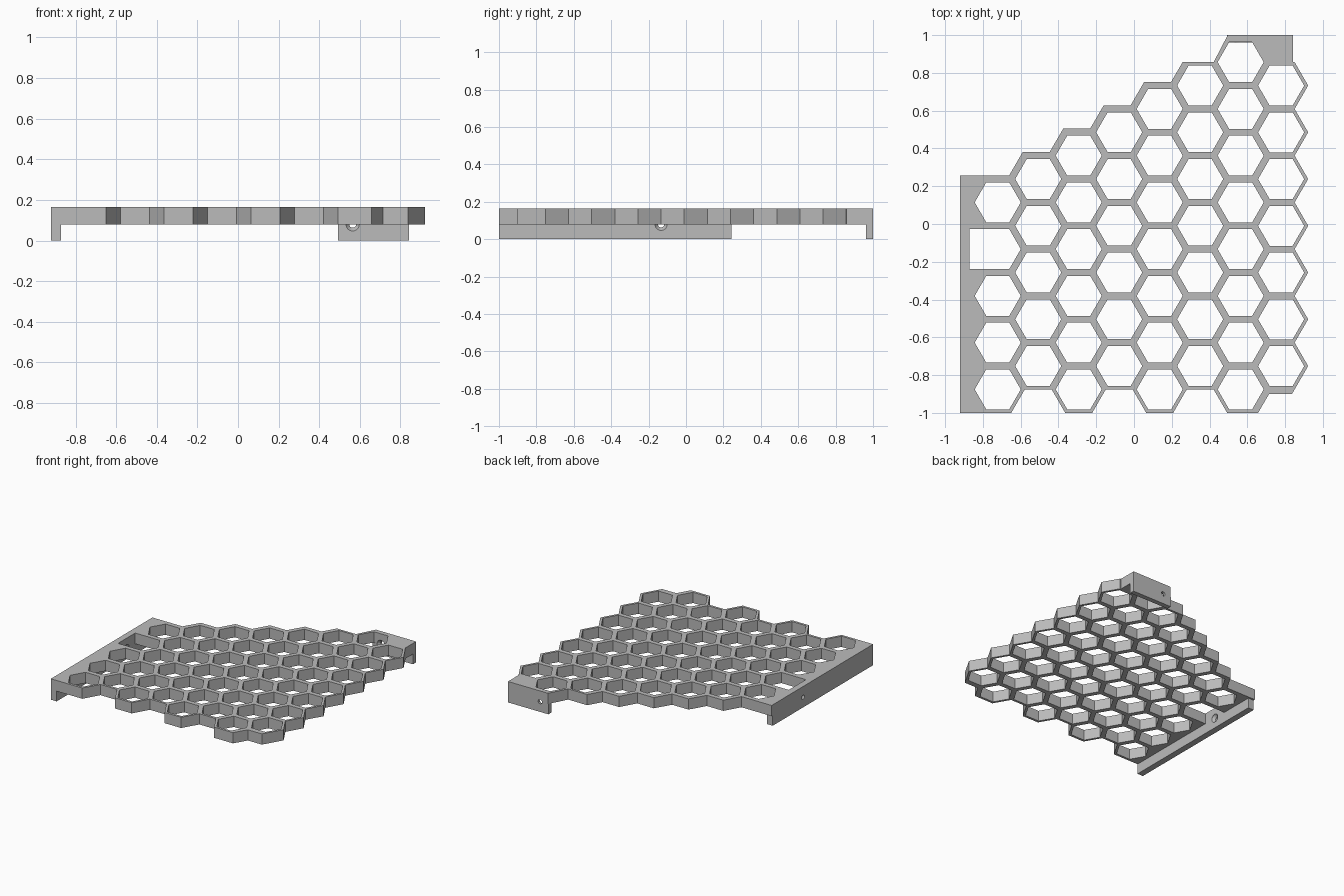
import bpy, bmesh
from math import sin, cos, pi, sqrt
from mathutils import Matrix

if "Cube" in bpy.data.objects:
    bpy.data.objects.remove(bpy.data.objects["Cube"])

PITCH = 0.2475                 # cell spacing along y
HALF = PITCH / 2
STEP = PITCH * sqrt(3) / 2     # column spacing along x
R_CELL = PITCH / sqrt(3)       # cell circumradius
R_HOLE = 0.122                 # opening circumradius
R_RIM = 0.1645                 # circumradius of the thick stepped rim
FLOOR, TOP = 0.08, 0.164
SIDE = 0.922
cols = [0.779 - STEP * k for k in range(8)]    # from left side to right side
top_y = [0.733] + [0.857 - HALF * k for k in range(7)]
counts = [7, 8, 7, 7, 6, 6, 5, 5]

grey = bpy.data.materials.new("matte_grey")
grey.use_nodes = True
colour = (0.5, 0.5, 0.5, 1)
grey.diffuse_color = colour
grey.node_tree.nodes["Principled BSDF"].inputs["Base Color"].default_value = colour


def add_object(name, mesh):
    obj = bpy.data.objects.new(name, mesh)
    bpy.context.collection.objects.link(obj)
    mesh.materials.clear()
    mesh.materials.append(grey)
    return obj


def box(name, lo, hi):
    bm = bmesh.new()
    bmesh.ops.create_cube(bm, size=1)
    for v in bm.verts:
        v.co = [hi[i] if v.co[i] > 0 else lo[i] for i in range(3)]
    mesh = bpy.data.meshes.new(name)
    bm.to_mesh(mesh)
    bm.free()
    return add_object(name, mesh)


# Stepped outline of the honeycomb panel, counter-clockwise
outline = [(-SIDE, -1), (cols[7] + R_CELL / 2, -1), (cols[7] + R_CELL, HALF - 1)]
for c in (cols[5], cols[3]):
    outline += [(c - R_CELL, HALF - 1), (c - R_CELL / 2, -1),
                (c + R_CELL / 2, -1), (c + R_CELL, HALF - 1)]
outline += [(cols[1] - R_CELL, HALF - 1), (cols[1] - R_CELL / 2, -1),
            (0.657, -1), (0.715, -0.9), (0.8365, -0.9)]
for j in range(7):
    y = top_y[0] - PITCH * (6 - j)
    outline += [(SIDE, y), (cols[0] + R_CELL / 2, y + HALF)]
outline += [(0.843, 0.857), (0.843, 1), (0.496, 1), (cols[1] - R_CELL, 0.857),
            (cols[2] - R_RIM + 0.0715, 0.857)]
for k in range(3, 8):
    y = top_y[k] + R_RIM * sqrt(3) / 2
    outline.append((cols[k - 1] - 0.154, y))
    outline.append((cols[k] - R_RIM / 2 if k < 7 else -SIDE, y))

# Hexagonal openings, with one squared off as a slot beside the side lip
loops = [outline]
for k, c in enumerate(cols):
    for j in range(counts[k]):
        y = top_y[k] - PITCH * j
        hexagon = [(c + R_HOLE * cos(a * pi / 3), y + R_HOLE * sin(a * pi / 3))
                   for a in range(6)]
        if k == 7 and j == 1:
            h = R_HOLE * sqrt(3) / 2
            hexagon[2:5] = [(-0.872, y + h), (-0.872, y - h)]
            slot_y = y
        loops.append(hexagon)

# Panel: filled flat curve with holes, extruded
curve = bpy.data.curves.new("panel_profile", 'CURVE')
curve.dimensions = '2D'
curve.fill_mode = 'BOTH'
curve.extrude = (TOP - FLOOR) / 2
for pts in loops:
    spline = curve.splines.new('POLY')
    spline.points.add(len(pts) - 1)
    for p, (x, y) in zip(spline.points, pts):
        p.co = (x, y, 0, 1)
    spline.use_cyclic_u = True
source = bpy.data.objects.new("panel_profile", curve)
bpy.context.collection.objects.link(source)
bpy.context.view_layer.update()
mesh = bpy.data.meshes.new_from_object(
    source.evaluated_get(bpy.context.evaluated_depsgraph_get()))
bpy.data.objects.remove(source)
bm = bmesh.new()
bm.from_mesh(mesh)
bmesh.ops.remove_doubles(bm, verts=bm.verts, dist=0.0002)
bmesh.ops.translate(bm, verts=bm.verts, vec=(0, 0, (TOP + FLOOR) / 2))
bmesh.ops.recalc_face_normals(bm, faces=bm.faces)
for f in bm.faces:
    f.smooth = False
bm.to_mesh(mesh)
bm.free()
panel = add_object("honeycomb_panel", mesh)

# Mounting lips below the panel
side_lip = box("side_lip", (-SIDE, -1, 0), (-0.872, 0.243, FLOOR))
back_lip = box("back_lip", (0.493, 0.962, 0), (0.843, 1, FLOOR))


def screw_cutter(name, matrix):
    """Countersunk screw hole along local z, wide end at the origin."""
    bm = bmesh.new()
    profile = [(0.033, -0.005), (0.033, 0.001), (0.017, 0.022), (0.017, 0.08)]
    rings = [[bm.verts.new((r * cos(a * pi / 12), r * sin(a * pi / 12), z))
              for a in range(24)] for r, z in profile]
    for low, high in zip(rings, rings[1:]):
        for a in range(24):
            b = (a + 1) % 24
            bm.faces.new((low[a], low[b], high[b], high[a]))
    bm.faces.new(rings[0][::-1])
    bm.faces.new(rings[-1])
    mesh = bpy.data.meshes.new(name)
    bm.to_mesh(mesh)
    bm.free()
    obj = add_object(name, mesh)
    obj.matrix_world = matrix
    obj.hide_render = True
    return obj


# Screw holes through the lips and the panel edge
side_cut = screw_cutter("side_screw_cutter", Matrix.Translation((-0.872, slot_y, FLOOR))
                        @ Matrix.Rotation(-pi / 2, 4, 'Y'))
back_cut = screw_cutter("back_screw_cutter", Matrix.Translation((cols[1], 0.962, FLOOR))
                        @ Matrix.Rotation(-pi / 2, 4, 'X'))
for obj, cutters in ((panel, (side_cut, back_cut)), (side_lip, (side_cut,)),
                     (back_lip, (back_cut,))):
    bpy.context.view_layer.objects.active = obj
    for cutter in cutters:
        mod = obj.modifiers.new("screw_hole", 'BOOLEAN')
        mod.operation = 'DIFFERENCE'
        mod.solver = 'EXACT'
        mod.object = cutter
        bpy.ops.object.modifier_apply(modifier=mod.name)
for cutter in (side_cut, back_cut):
    bpy.data.objects.remove(cutter)
